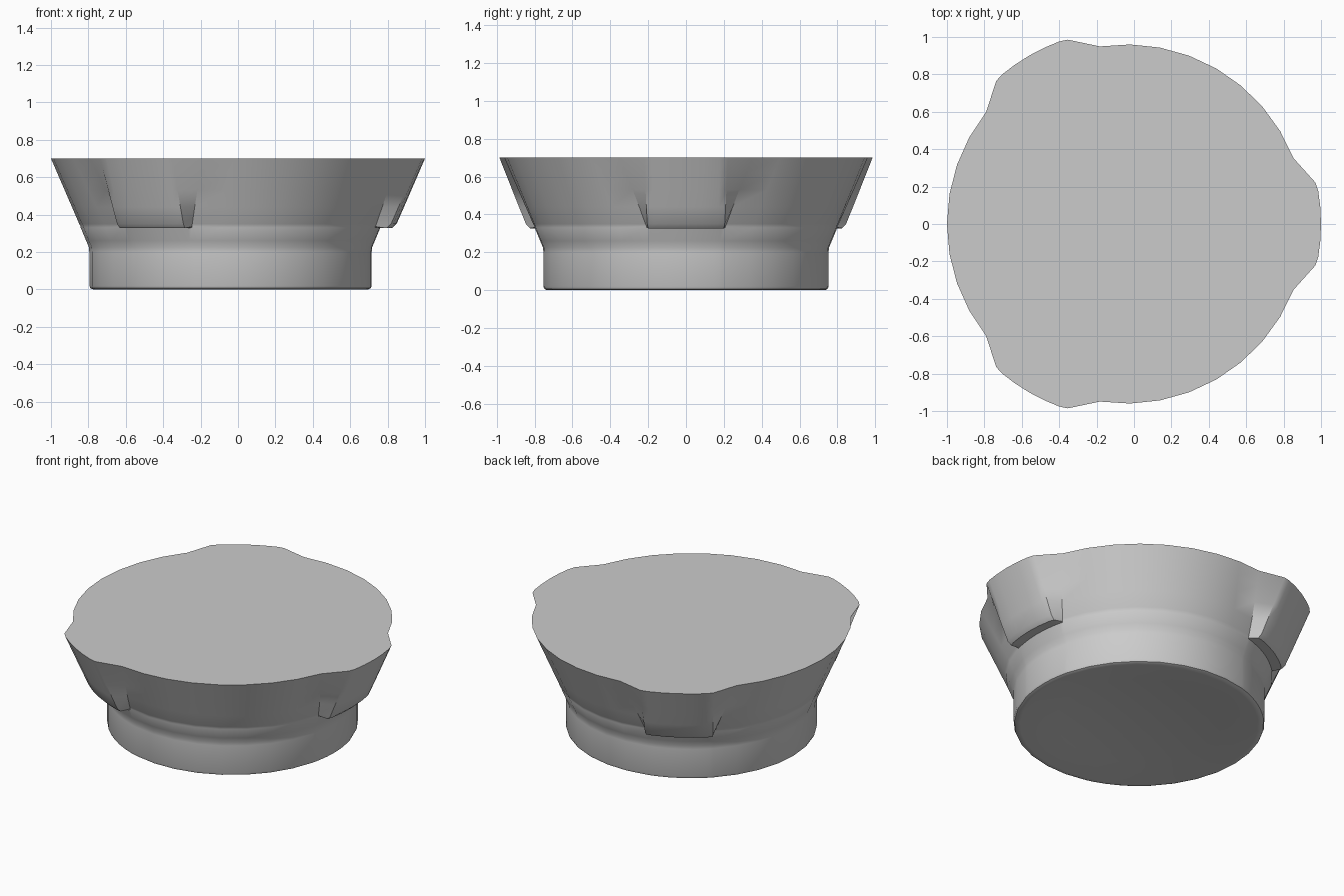
import bpy, bmesh
from math import pi, sin, cos

if "Cube" in bpy.data.objects:
    bpy.data.objects.remove(bpy.data.objects["Cube"])

AXIS_X = -0.04            # axis of the round body
Z0, Z1 = 0.33, 0.70       # lug bottom and rim heights

# half of one lug: (angle at lug bottom, angle at rim, bulge fraction)
half = [(0.10, 0.09, 1), (0.195, 0.17, 1), (0.235, 0.215, 0.93), (0.262, 0.375, 0)]
# plain wall up to the middle between two lugs
for i in range(1, 5):
    f = i / 4
    half.append((0.262 + (pi/3 - 0.262) * f, 0.375 + (pi/3 - 0.375) * f, 0))
sector = [(-a, -b, h) for a, b, h in reversed(half[:-1])] + [(0, 0, 1)] + half
columns = [(a + s*2*pi/3, b + s*2*pi/3, h) for s in range(3) for a, b, h in sector]

# profile rows: (z, body radius, lug bulge)
rows = [(0.045, 0.25, 0), (0.025, 0.50, 0), (0, 0.715, 0), (0, 0.735, 0),
        (0.006, 0.749, 0), (0.02, 0.755, 0), (0.20, 0.755, 0), (0.225, 0.757, 0),
        (0.26, 0.772, 0), (Z0, 0.801, 0), (Z0 - 0.003, 0.801, 0.062),
        (0.35, 0.809, 0.079)]
for z in (0.44, 0.53, 0.62, Z1):
    rows.append((z, 0.96 - (Z1 - z) * 0.432, 0.08))

# flared round body with three tapered lugs, as one closed skin
bm = bmesh.new()
rings = []
for z, r, bulge in rows:
    t = max(0, min(1, (z - Z0) / (Z1 - Z0)))
    ring = []
    for a, b, h in columns:
        ang = a + (b - a) * t
        rad = r + bulge * h
        zz = z if (h or z != Z0 - 0.003) else Z0 + 0.006
        ring.append(bm.verts.new((AXIS_X + rad*cos(ang), rad*sin(ang), zz)))
    rings.append(ring)
n = len(columns)
for lo, hi in zip(rings, rings[1:]):
    for i in range(n):
        j = (i + 1) % n
        bm.faces.new((lo[i], lo[j], hi[j], hi[i]))

# shallow dished underside and flat top
apex = bm.verts.new((AXIS_X, 0, 0.05))
for i in range(n):
    bm.faces.new((apex, rings[0][(i + 1) % n], rings[0][i]))
bm.faces.new(rings[-1])
bmesh.ops.recalc_face_normals(bm, faces=bm.faces)

mesh = bpy.data.meshes.new("flared_cap")
bm.to_mesh(mesh)
bm.free()
cap = bpy.data.objects.new("flared_cap", mesh)
bpy.context.collection.objects.link(cap)
bpy.context.view_layer.objects.active = cap
cap.select_set(True)
bpy.ops.object.shade_smooth_by_angle(angle=0.6)
